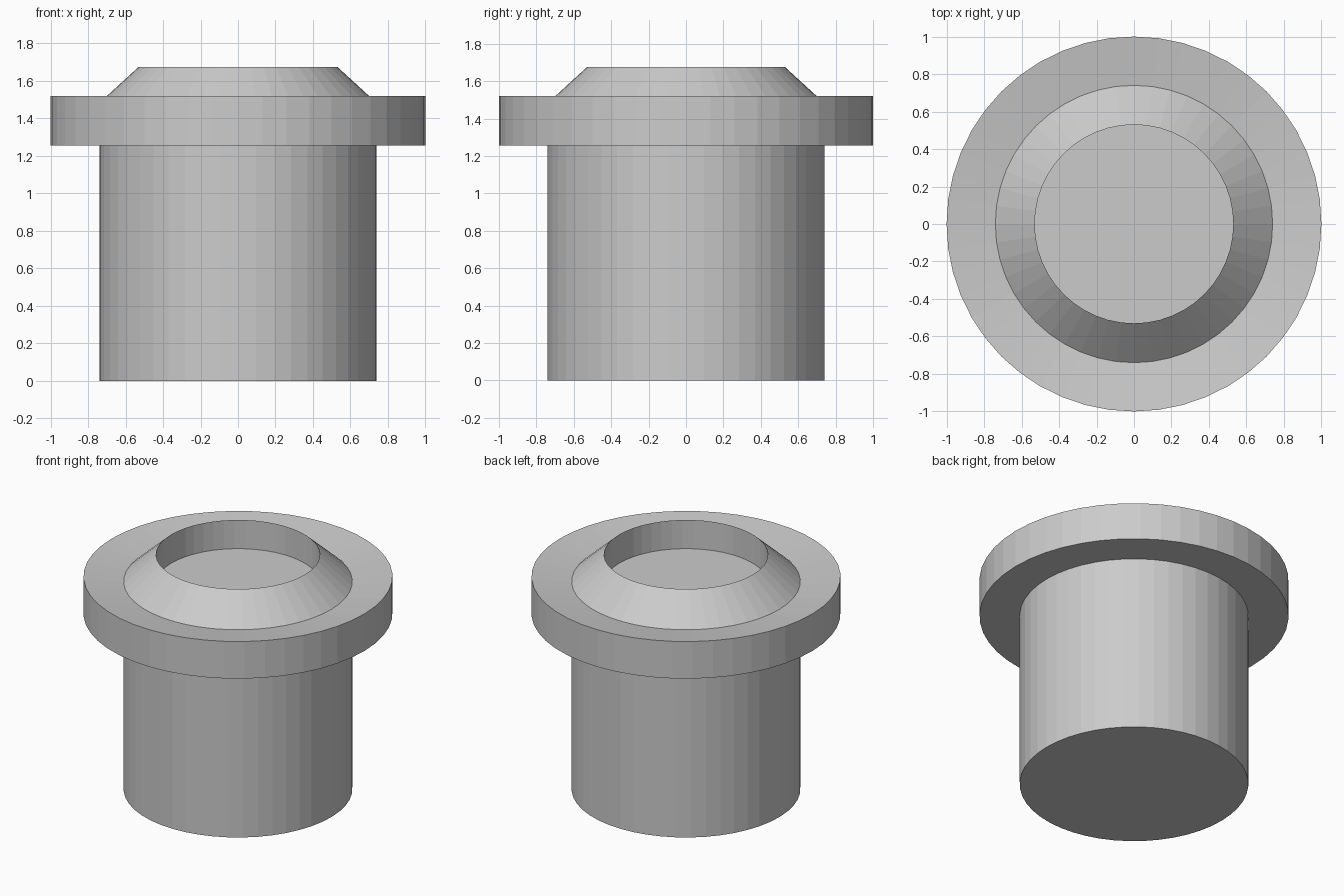
import bpy, bmesh, math
from mathutils import Matrix, Vector

if "Cube" in bpy.data.objects:
    bpy.data.objects.remove(bpy.data.objects["Cube"])

SIDES = 48


def lathe(name, profile):
    """Revolve an (r, z) profile about z; the open ends are capped flat."""
    bm = bmesh.new()
    rings = []
    for r, z in profile:
        rings.append([bm.verts.new((r * math.cos(2 * math.pi * i / SIDES),
                                    r * math.sin(2 * math.pi * i / SIDES), z))
                      for i in range(SIDES)])
    for low, high in zip(rings, rings[1:]):
        for i in range(SIDES):
            j = (i + 1) % SIDES
            bm.faces.new((low[i], low[j], high[j], high[i]))
    bm.faces.new(rings[0][::-1])
    bm.faces.new(rings[-1])
    mesh = bpy.data.meshes.new(name)
    bm.to_mesh(mesh)
    bm.free()
    obj = bpy.data.objects.new(name, mesh)
    bpy.context.collection.objects.link(obj)
    return obj


# Flanged plug: shaft, wide flange with dished top, conical lip, shallow recess
lathe("flanged_plug", [
    (0.74, 0.00), (0.74, 1.255),     # shaft
    (1.00, 1.255), (1.00, 1.52),     # flange
    (0.74, 1.483),                   # flange top dips inward
    (0.53, 1.675),                   # conical lip
    (0.53, 1.47),                    # recess wall down to its floor
])
